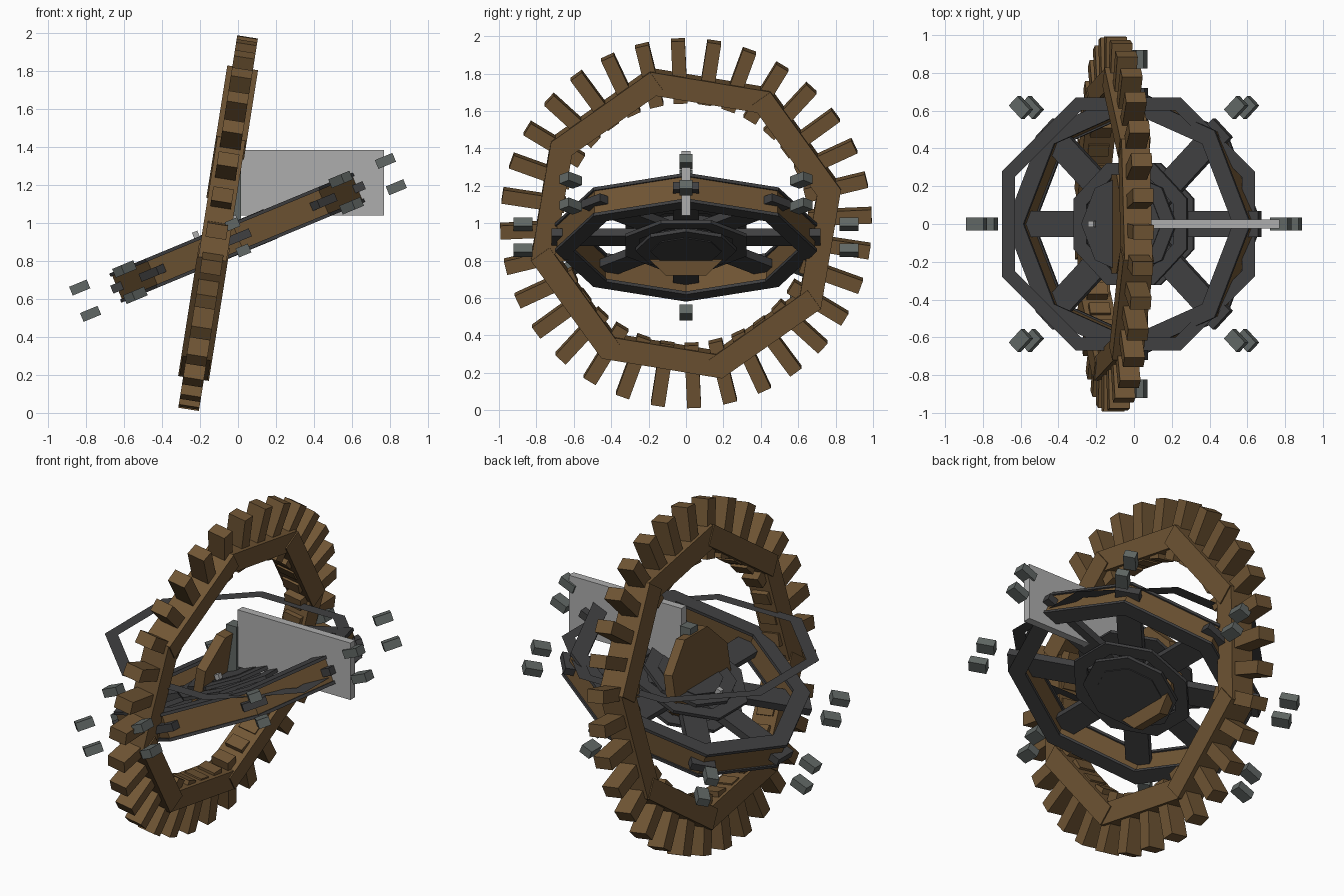
import bpy, bmesh, math
from mathutils import Matrix, Vector

cube = bpy.data.objects.get("Cube")
if cube:
    bpy.data.objects.remove(cube, do_unlink=True)


def material(name, srgb):
    lin = [((c + 0.055) / 1.055) ** 2.4 for c in srgb] + [1.0]
    m = bpy.data.materials.new(name)
    m.use_nodes = True
    m.diffuse_color = lin
    m.node_tree.nodes["Principled BSDF"].inputs["Base Color"].default_value = lin
    return m


WOOD = material("brown wood", (0.44, 0.335, 0.205))
IRON = material("dark iron", (0.25, 0.25, 0.255))
STEEL = material("grey steel", (0.38, 0.405, 0.395))
PALE = material("pale grey", (0.68, 0.68, 0.68))


def rot(deg, axis):
    return Matrix.Rotation(math.radians(deg), 4, axis)


def finish(bm, name, mat, frame=Matrix()):
    bmesh.ops.recalc_face_normals(bm, faces=bm.faces)
    me = bpy.data.meshes.new(name)
    bm.to_mesh(me)
    bm.free()
    me.materials.append(mat)
    ob = bpy.data.objects.new(name, me)
    ob.matrix_world = frame
    bpy.context.collection.objects.link(ob)
    return ob


def add_box(bm, centre, size, turn=Matrix()):
    m = turn @ Matrix.Translation(centre) @ Matrix.Diagonal((*size, 1))
    bmesh.ops.create_cube(bm, size=1, matrix=m)


def add_ring(bm, r_out, r_in, z, thick, sides=8, start=0):
    """Polygonal band around z; a thickness of 0 gives a flat sheet."""
    ang = [math.radians(start + 360 * i / sides) for i in range(sides)]
    loop = lambda r, h: [bm.verts.new((r * math.cos(a), r * math.sin(a), h)) for a in ang]
    loops = [loop(r_out, z + thick / 2), loop(r_in, z + thick / 2)]
    if thick:
        loops += [loop(r_in, z - thick / 2), loop(r_out, z - thick / 2)]
        loops.append(loops[0])
    for a, b in zip(loops, loops[1:]):
        for i in range(sides):
            j = (i + 1) % sides
            bm.faces.new((a[i], a[j], b[j], b[i]))


def add_disc(bm, r, depth, matrix=Matrix()):
    bmesh.ops.create_cone(bm, cap_ends=True, segments=8, radius1=r, radius2=r,
                          depth=depth, matrix=matrix)


# Large toothed ring, standing in a slightly leaning plane
GEAR = Matrix.Translation((-0.105, 0, 1.0)) @ rot(9, 'Y')
bm = bmesh.new()
for i in range(8):
    add_box(bm, (0, 0, 0.725), (0.15 + 0.014 * (i % 2), 0.65, 0.122), rot(-9.5 - 45 * i, 'X'))
finish(bm, "gear_rim", WOOD, GEAR)

bm = bmesh.new()
for i in range(32):
    add_box(bm, (0, 0, 0.824), (0.11, 0.075, 0.338), rot(2.5 + 11.25 * i, 'X'))
finish(bm, "gear_teeth", WOOD, GEAR)

# Tilted spoked wheel: wooden rim between two iron rims
WHEEL = Matrix.Translation((0, 0, 0.925)) @ rot(-22.5, 'Y')
bm = bmesh.new()
add_ring(bm, 0.69, 0.61, 0, 0.13)
finish(bm, "wheel_wood_rim", WOOD, WHEEL)

bm = bmesh.new()
for side in (-1, 1):
    add_ring(bm, 0.70, 0.60, side * 0.074, 0.018)
finish(bm, "wheel_iron_rims", IRON, WHEEL)

bm = bmesh.new()
for i in range(8):
    add_box(bm, (0.41, 0, 0), (0.62, 0.14, 0.045), rot(45 * i, 'Z'))
finish(bm, "wheel_spokes", IRON, WHEEL)

# Hub: layered octagons
bm = bmesh.new()
for side in (-1, 1):
    add_ring(bm, 0.35, 0.27, side * 0.045, 0.02, start=22.5)
    add_ring(bm, 0.27, 0.17, side * 0.07, 0.02)
add_disc(bm, 0.19, 0.17)
finish(bm, "wheel_hub", IRON, WHEEL)

# Loose steel blocks in pairs around the wheel
bm = bmesh.new()
for i in range(8):
    for side in (-1, 1):
        add_box(bm, (0.872, 0, side * 0.075), (0.1, 0.07, 0.05), rot(45 * i, 'Z'))
finish(bm, "outer_blocks", STEEL, WHEEL)

# Level sheet ring above the wheel
bm = bmesh.new()
add_ring(bm, 0.725, 0.65, 0, 0, start=22.5)
finish(bm, "level_ring", IRON, Matrix.Translation((-0.03, 0, 1.147)))

# Upright wooden disc in the middle
bm = bmesh.new()
add_disc(bm, 0.285, 0.06, rot(90, 'Y') @ rot(22.5, 'Z'))
finish(bm, "centre_disc", WOOD, Matrix.Translation((-0.08, 0, 0.985)) @ rot(9, 'Y'))

# Post and pale vane
bm = bmesh.new()
add_box(bm, (-0.02, 0, 1.11), (0.07, 0.07, 0.35))
finish(bm, "vane_post", STEEL)

bm = bmesh.new()
add_box(bm, (0.392, 0, 1.213), (0.756, 0.046, 0.345))
finish(bm, "vane", PALE)

# Small pale pins on the hub
bm = bmesh.new()
for x, y in ((-0.2, 0), (0.02, 0.16), (0.02, -0.16)):
    add_box(bm, (x, y, 0.085), (0.03, 0.03, 0.06))
finish(bm, "hub_pins", PALE, WHEEL)
